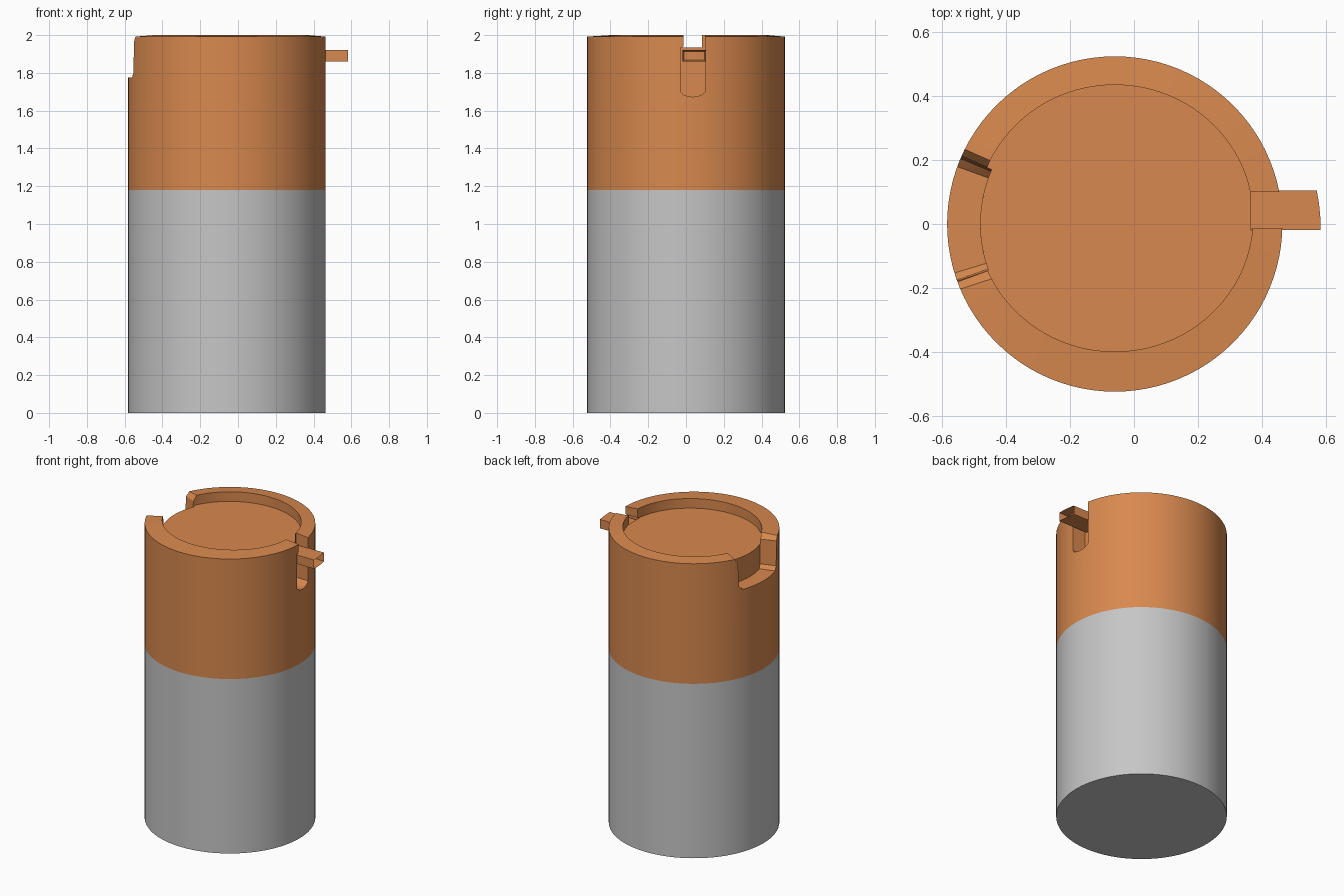
import bpy, bmesh, math

if "Cube" in bpy.data.objects:
    bpy.data.objects.remove(bpy.data.objects["Cube"])

CX, R, N = -0.06, 0.523, 96
SPLIT = 1.18


def material(name, rgb):
    m = bpy.data.materials.new(name)
    m.diffuse_color = (*rgb, 1)
    m.use_nodes = True
    m.node_tree.nodes["Principled BSDF"].inputs["Base Color"].default_value = m.diffuse_color
    return m


orange = material("orange", (0.69, 0.25, 0.077))
grey = material("grey", (0.565, 0.565, 0.565))


def loft(name, layers, mats=()):
    """Closed solid through layers of equal-length point loops."""
    bm = bmesh.new()
    loops = [[bm.verts.new(p) for p in layer] for layer in layers]
    for a, b in zip(loops, loops[1:]):
        n = len(a)
        for i in range(n):
            j = (i + 1) % n
            bm.faces.new((a[i], a[j], b[j], b[i]))
    bm.faces.new(loops[0][::-1])
    bm.faces.new(loops[-1])
    bmesh.ops.recalc_face_normals(bm, faces=bm.faces)
    me = bpy.data.meshes.new(name)
    bm.to_mesh(me)
    bm.free()
    for m in mats:
        me.materials.append(m)
    ob = bpy.data.objects.new(name, me)
    bpy.context.collection.objects.link(ob)
    return ob


def ring(rx, ry, cy, z):
    return [(CX + rx * math.cos(2 * math.pi * i / N),
             cy + ry * math.sin(2 * math.pi * i / N), z) for i in range(N)]


def sector(a0, a1, z, r0=0.42, r1=0.7, n=16):
    angs = [math.radians(a0 + (a1 - a0) * i / n) for i in range(n + 1)]
    pts = [(r1, a) for a in angs] + [(r0, a) for a in reversed(angs)]
    return [(CX + r * math.cos(a), r * math.sin(a), z) for r, a in pts]


# canister with raised rim and sunken top
body = loft("canister_body", [
    ring(R, R, 0, 0), ring(R, R, 0, SPLIT), ring(R, R, 0, 1.992),
    ring(0.431, 0.416, 0.018, 2.0), ring(0.431, 0.416, 0.018, 1.935)],
    (orange, grey))

# wide notch in the left of the rim, with flared ends
notch = loft("notch_cutter", [
    sector(160, 197, 1.775), sector(157, 199.5, 1.80),
    sector(156, 200.2, 1.965), sector(153, 204, 2.0), sector(150, 207, 2.05)])

# narrow round-bottomed slot on the right
slot_profile = [(-.03, 1.70), (-.015, 1.685), (.01, 1.676), (.035, 1.673),
                (.06, 1.676), (.085, 1.685), (.1, 1.70), (.1, 2.05),
                (-.012, 2.05), (-.012, 1.94), (-.03, 1.93)]
slot = loft("slot_cutter", [[(x, y, z) for y, z in slot_profile]
                            for x in (0.365, 0.65)])

for cutter in (notch, slot):
    cutter.hide_render = True
    mod = body.modifiers.new(cutter.name, 'BOOLEAN')
    mod.operation = 'DIFFERENCE'
    mod.solver = 'EXACT'
    mod.object = cutter
dg = bpy.context.evaluated_depsgraph_get()
body.data = bpy.data.meshes.new_from_object(body.evaluated_get(dg))
body.modifiers.clear()
for cutter in (notch, slot):
    bpy.data.objects.remove(cutter)

# lower half grey, upper half orange
body.data.materials.clear()
body.data.materials.append(orange)
body.data.materials.append(grey)
for p in body.data.polygons:
    p.material_index = 1 if p.center.z < SPLIT else 0

# lever tab with a curved, hollowed end
plan = [(0.33, -0.018), (0.582, -0.018), (0.581, 0.025),
        (0.577, 0.065), (0.57, 0.105), (0.33, 0.105)]
lever = loft("lever", [[(x, y, z) for x, y in plan] for z in (1.86, 1.92)],
             (orange,))
bm = bmesh.new()
bm.from_mesh(lever.data)
bm.normal_update()
end = [f for f in bm.faces if f.normal.x > 0.8 and f.calc_center_median().x > 0.5]
bmesh.ops.inset_region(bm, faces=end, thickness=0.008, use_even_offset=True)
for v in {v for f in end for v in f.verts}:
    v.co.x -= 0.06
bm.to_mesh(lever.data)
bm.free()

# smooth sides, sharp edges
for ob in (body, lever):
    bpy.ops.object.select_all(action='DESELECT')
    ob.select_set(True)
    bpy.context.view_layer.objects.active = ob
    bpy.ops.object.shade_smooth_by_angle(angle=math.radians(25 if ob is body else 5))
    if ob is body:
        for p in ob.data.polygons:
            if abs(p.normal.z) > 0.99:
                p.use_smooth = False
